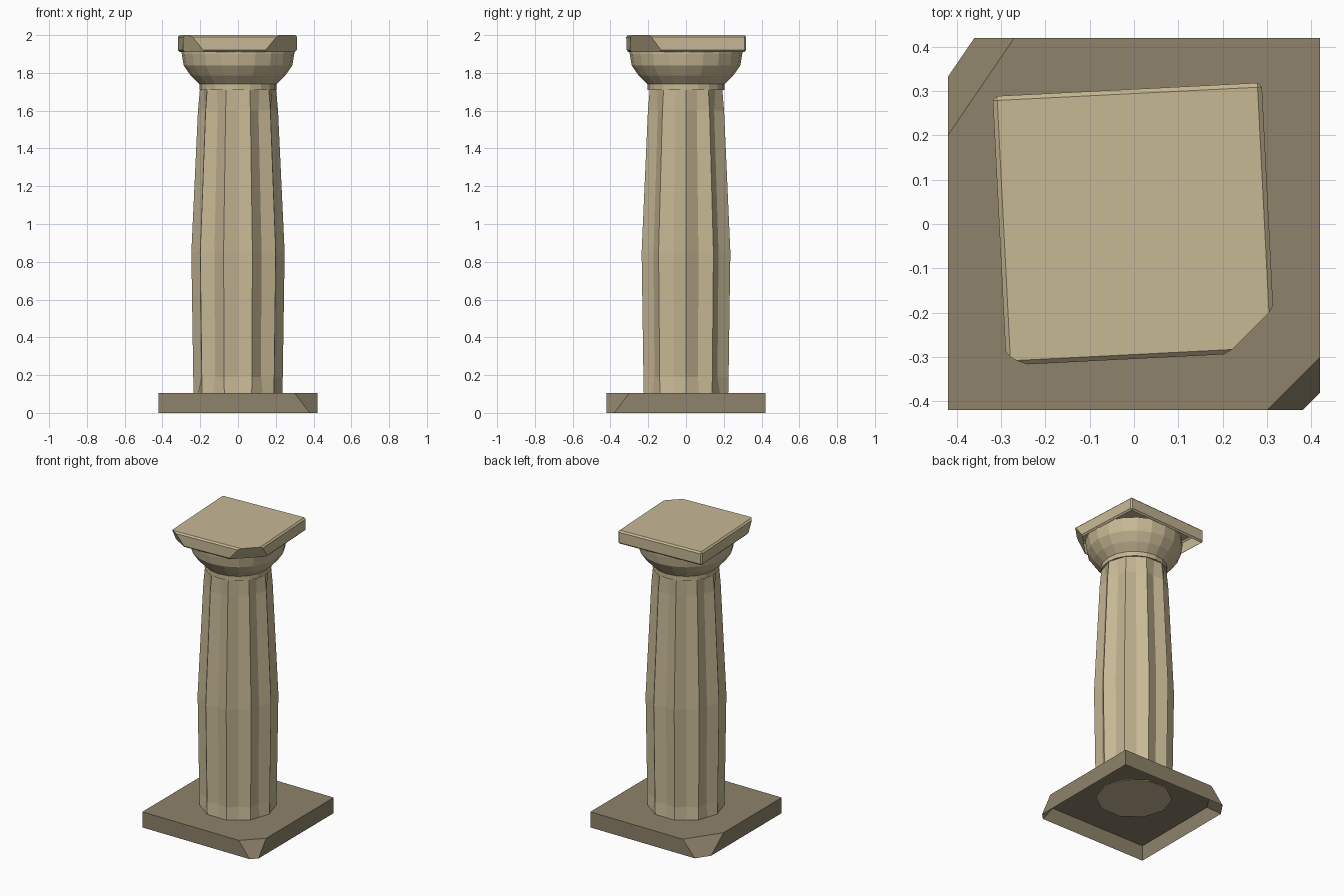
import bpy, bmesh
from math import sin, cos, pi, radians
from mathutils import Vector, Matrix

cube = bpy.data.objects.get("Cube")
if cube:
    bpy.data.objects.remove(cube, do_unlink=True)


def material(name, color):
    m = bpy.data.materials.new(name)
    m.use_nodes = True
    m.diffuse_color = color
    m.node_tree.nodes["Principled BSDF"].inputs["Base Color"].default_value = color
    return m


LIGHT = material("pale_stone", (0.57, 0.48, 0.30, 1))
DARK = material("dark_stone", (0.27, 0.225, 0.145, 1))


def finish(name, bm, mat):
    bmesh.ops.recalc_face_normals(bm, faces=bm.faces)
    mesh = bpy.data.meshes.new(name)
    bm.to_mesh(mesh)
    bm.free()
    mesh.materials.append(mat)
    obj = bpy.data.objects.new(name, mesh)
    bpy.context.collection.objects.link(obj)
    return obj


def ring(bm, z, radii, count):
    """Horizontal loop whose radius cycles through the given radii."""
    return [bm.verts.new((radii[i % len(radii)] * cos(2 * pi * i / count),
                          radii[i % len(radii)] * sin(2 * pi * i / count), z))
            for i in range(count)]


def loft(name, profile, count, mat):
    bm = bmesh.new()
    rings = [ring(bm, z, radii, count) for z, *radii in profile]
    for low, high in zip(rings, rings[1:]):
        for i in range(count):
            j = (i + 1) % count
            bm.faces.new((low[i], low[j], high[j], high[i]))
    bm.faces.new(rings[0][::-1])
    bm.faces.new(rings[-1])
    return finish(name, bm, mat)


def slab(name, half, bottom, top, turn, bevel, cuts, mat):
    """Square slab, open underneath, with broken corners cut by planes."""
    bm = bmesh.new()
    place = (Matrix.Translation((0, 0, (bottom + top) / 2))
             @ Matrix.Rotation(turn, 4, "Z")
             @ Matrix.Diagonal((2 * half, 2 * half, top - bottom, 1)))
    bmesh.ops.create_cube(bm, size=1, matrix=place)
    if bevel:
        bmesh.ops.bevel(bm, geom=bm.edges[:], offset=bevel, segments=1,
                        affect="EDGES")
    for points in cuts:
        a, b, c = (Vector(p) for p in points)
        normal = (b - a).cross(c - a).normalized()
        if normal.dot(a - Vector((0, 0, a.z))) < 0:
            normal.negate()
        cut = bmesh.ops.bisect_plane(
            bm, geom=bm.verts[:] + bm.edges[:] + bm.faces[:],
            plane_co=a, plane_no=normal, clear_outer=True)
        edges = [e for e in cut["geom_cut"] if isinstance(e, bmesh.types.BMEdge)]
        bmesh.ops.holes_fill(bm, edges=edges, sides=0)
    bm.normal_update()
    under = [f for f in bm.faces if f.normal.z < -0.95]
    bmesh.ops.delete(bm, geom=under, context="FACES")
    return finish(name, bm, mat)


# Plinth with two chipped corners
slab("plinth", 0.42, 0, 0.105, 0, 0, [
    ((0.30, -0.42, 0.105), (0.42, -0.30, 0.105), (0.38, -0.42, 0)),
    ((-0.27, 0.42, 0.105), (-0.42, 0.20, 0.105), (-0.36, 0.42, 0)),
], DARK)

# Swelling shaft: ridges alternate with valleys, flat at both ends
FLUTES = 10
flat = cos(pi / FLUTES)
loft("fluted_shaft", [
    (0.10, 0.235, 0.235 * flat),
    (0.19, 0.237, 0.206),
    (0.85, 0.247, 0.213),
    (1.60, 0.212, 0.184),
    (1.71, 0.202, 0.202 * flat),
], 2 * FLUTES, LIGHT)

# Neck band and flaring cushion below the top slab
loft("neck_band", [(1.71, 0.205), (1.745, 0.205)], 20, LIGHT)
loft("cushion", [(1.74, 0.205), (1.785, 0.25), (1.84, 0.288),
                 (1.90, 0.298), (1.93, 0.298)], 20, LIGHT)

# Slightly twisted top slab with two undercut corners
slab("top_slab", 0.304, 1.91, 2.0, radians(2.9), 0.01, [
    ((0.215, -0.29, 2.0), (0.31, -0.195, 2.0), (0.14, -0.295, 1.91)),
    ((-0.295, -0.29, 2.0), (-0.25, -0.317, 2.0), (-0.18, -0.31, 1.91)),
], LIGHT)
